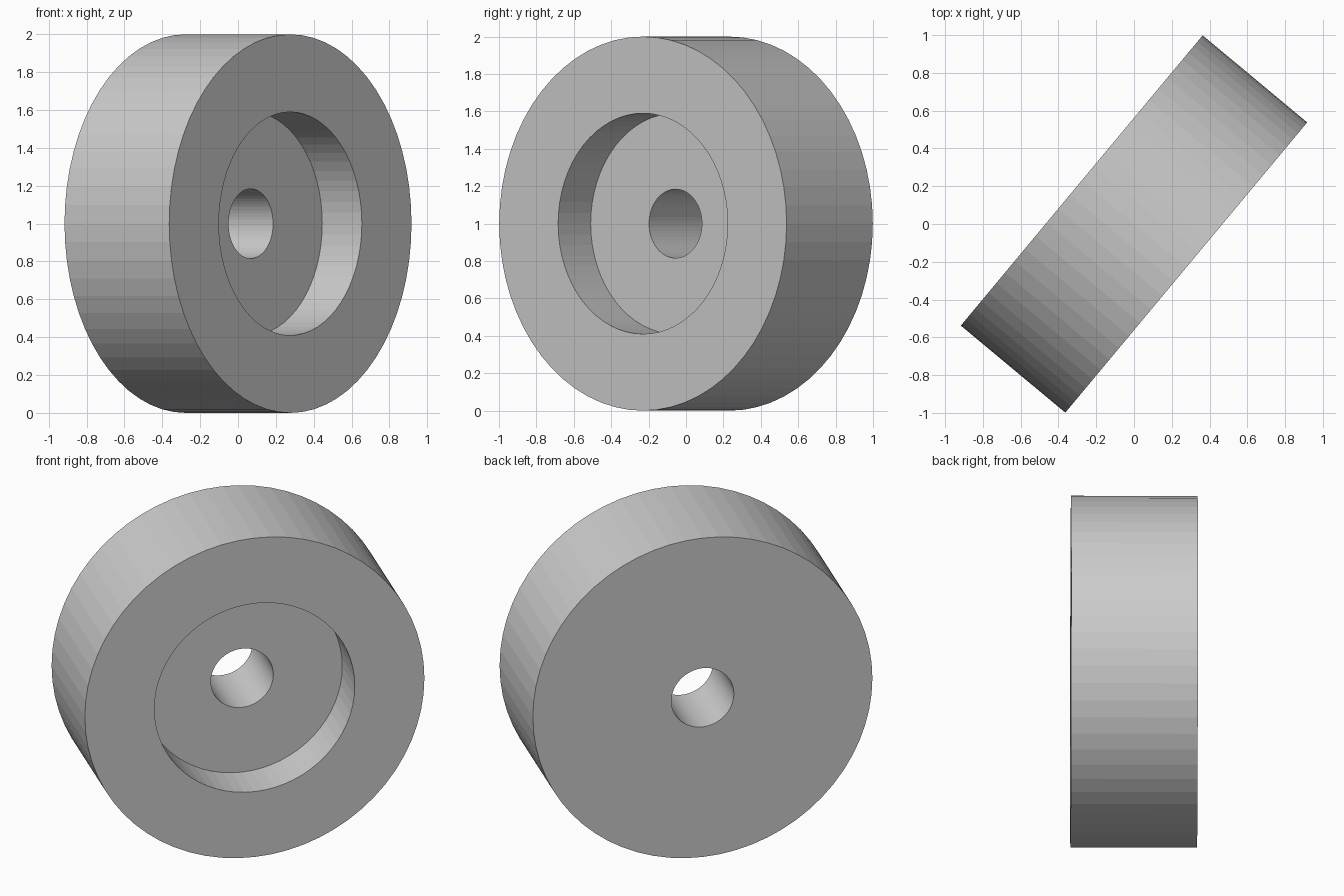
import bpy, bmesh, math
from mathutils import Matrix

if "Cube" in bpy.data.objects:
    bpy.data.objects.remove(bpy.data.objects["Cube"])

SIDES = 64
HALF_WIDTH = 0.36
TURN = math.radians(-39.8)

# Wheel cross-section (radius, position along axle): bore, flat back, tread, rim, recess
profile = [(0.184, -HALF_WIDTH), (1.0, -HALF_WIDTH), (1.0, HALF_WIDTH),
           (0.59, HALF_WIDTH), (0.59, 0.088), (0.184, 0.088)]

# Revolve the closed profile around the axle
bm = bmesh.new()
rings = []
for i in range(SIDES):
    a = 2 * math.pi * i / SIDES
    rings.append([bm.verts.new((p, r * math.cos(a), r * math.sin(a))) for r, p in profile])
n = len(profile)
for i in range(SIDES):
    here, following = rings[i], rings[(i + 1) % SIDES]
    for j in range(n):
        k = (j + 1) % n
        bm.faces.new((here[j], here[k], following[k], following[j]))
bmesh.ops.recalc_face_normals(bm, faces=bm.faces)

# Stand the wheel on the floor and turn it
bm.transform(Matrix.Translation((0, 0, 1)) @ Matrix.Rotation(TURN, 4, 'Z'))
mesh = bpy.data.meshes.new("wheel")
bm.to_mesh(mesh)
bm.free()
wheel = bpy.data.objects.new("wheel", mesh)
bpy.context.collection.objects.link(wheel)
